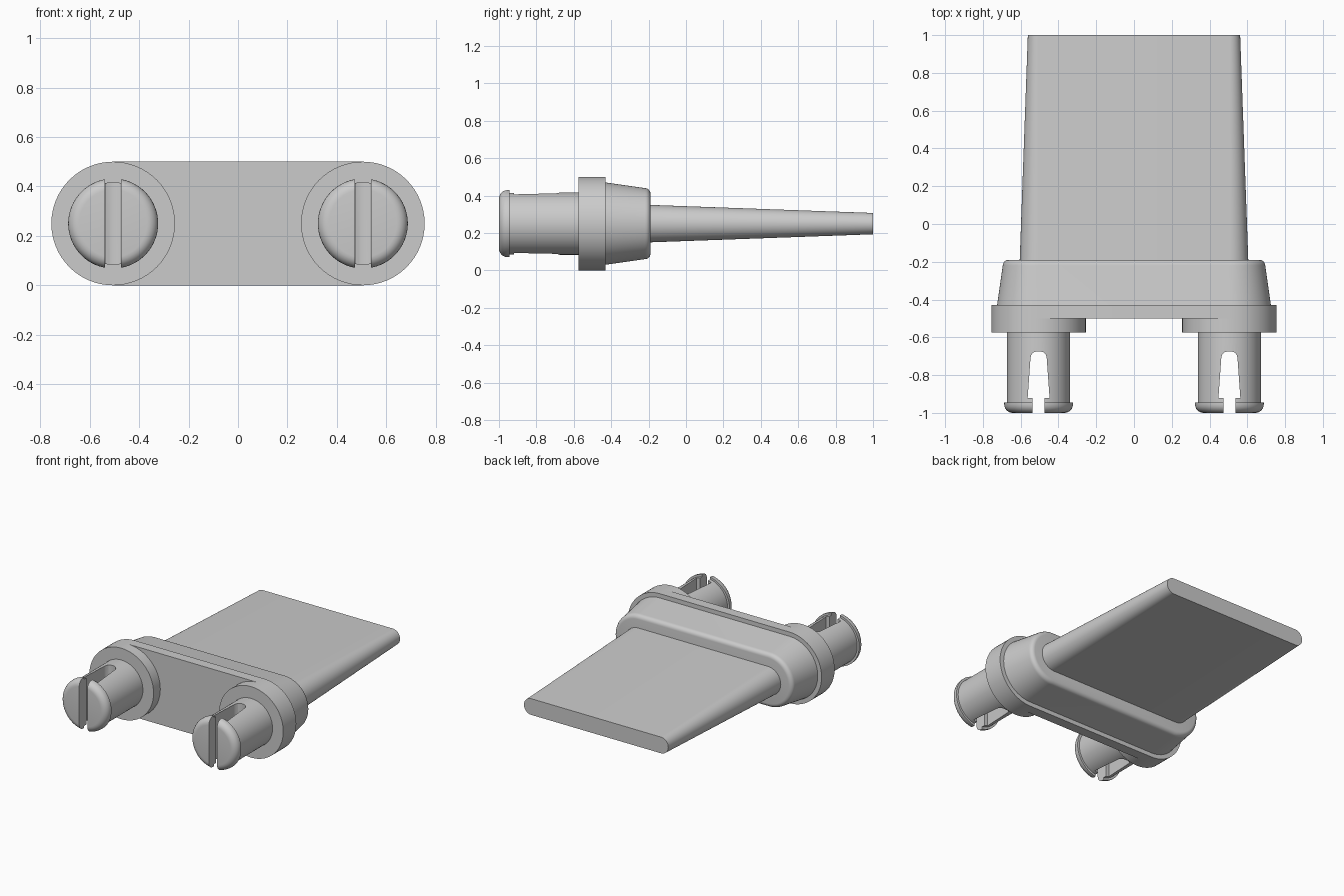
import bpy, bmesh, math

if "Cube" in bpy.data.objects:
    bpy.data.objects.remove(bpy.data.objects["Cube"])

ZC = 0.25      # height of the centre line
SPAN = 0.505   # half distance between the two rounded ends
SEG = 32       # segments per half circle


def finish(name, bm):
    bmesh.ops.remove_doubles(bm, verts=bm.verts, dist=1e-6)
    bmesh.ops.recalc_face_normals(bm, faces=bm.faces)
    mesh = bpy.data.meshes.new(name)
    bm.to_mesh(mesh)
    bm.free()
    ob = bpy.data.objects.new(name, mesh)
    bpy.context.collection.objects.link(ob)
    return ob


def smooth(ob):
    bpy.ops.object.select_all(action='DESELECT')
    ob.select_set(True)
    bpy.context.view_layer.objects.active = ob
    bpy.ops.object.shade_smooth_by_angle(angle=math.radians(30))


def loft(name, profile, span=0.0, cx=0.0):
    """Loft round-ended sections (y, radius) along y; span 0 gives a round part."""
    bm = bmesh.new()
    rings = []
    for y, r in profile:
        ring = []
        for side in (1, -1):
            for i in range(SEG + 1):
                if span == 0 and i == SEG:
                    continue
                a = -math.pi / 2 + math.pi * i / SEG
                ring.append(bm.verts.new((cx + side * (span + r * math.cos(a)), y,
                                          ZC + side * r * math.sin(a))))
        rings.append(ring)
    for lo, hi in zip(rings, rings[1:]):
        for i in range(len(lo)):
            j = (i + 1) % len(lo)
            bm.faces.new((lo[i], lo[j], hi[j], hi[i]))
    bm.faces.new(rings[0])
    bm.faces.new(rings[-1])
    return finish(name, bm)


def arc(y, r, rad, sign, n=6):
    """Quarter-round edge running from the side wall to the end face."""
    return [(y + sign * rad * math.sin(math.pi / 2 * i / n),
             r - rad + rad * math.cos(math.pi / 2 * i / n)) for i in range(n + 1)]


# Flat tapering blade, rounded collar and flange plate
smooth(loft("blade", [(-0.19, 0.1), (1.0, 0.057)], SPAN))
smooth(loft("collar", [(-0.43, 0.22)] + arc(-0.22, 0.19, 0.03, 1), SPAN))
smooth(loft("flange", [(-0.5, 0.25), (-0.43, 0.25)], SPAN))

# Half outline of the peg slot: narrow mouth, wider tapering cavity, round end
slot_half = [(0.032, -1.1), (0.032, -0.92), (0.058, -0.92), (0.043, -0.71),
             (0.039, -0.693), (0.028, -0.68), (0.012, -0.675)]

for side, cx in (("left", -SPAN), ("right", SPAN)):
    # Round boss on the flange
    smooth(loft(side + "_boss", [(-0.575, 0.25), (-0.5, 0.25)], cx=cx))

    # Snap peg with a domed lip
    head = arc(-0.955, 0.182, 0.045, -1)[::-1]
    peg = loft(side + "_peg", head + [(-0.945, 0.182), (-0.945, 0.167), (-0.575, 0.167)], cx=cx)

    # Slot cut through the peg
    bm = bmesh.new()
    outline = slot_half + [(-x, y) for x, y in reversed(slot_half)]
    face = bm.faces.new([bm.verts.new((cx + x, y, -0.1)) for x, y in outline])
    top = bmesh.ops.extrude_face_region(bm, geom=[face])["geom"]
    bmesh.ops.translate(bm, vec=(0, 0, 0.7),
                        verts=[v for v in top if isinstance(v, bmesh.types.BMVert)])
    cutter = finish(side + "_slot_cutter", bm)
    cutter.hide_render = True
    cut = peg.modifiers.new("slot", 'BOOLEAN')
    cut.operation = 'DIFFERENCE'
    cut.solver = 'EXACT'
    cut.object = cutter
    bpy.context.view_layer.objects.active = peg
    bpy.ops.object.modifier_apply(modifier=cut.name)
    bpy.data.objects.remove(cutter)
    smooth(peg)
